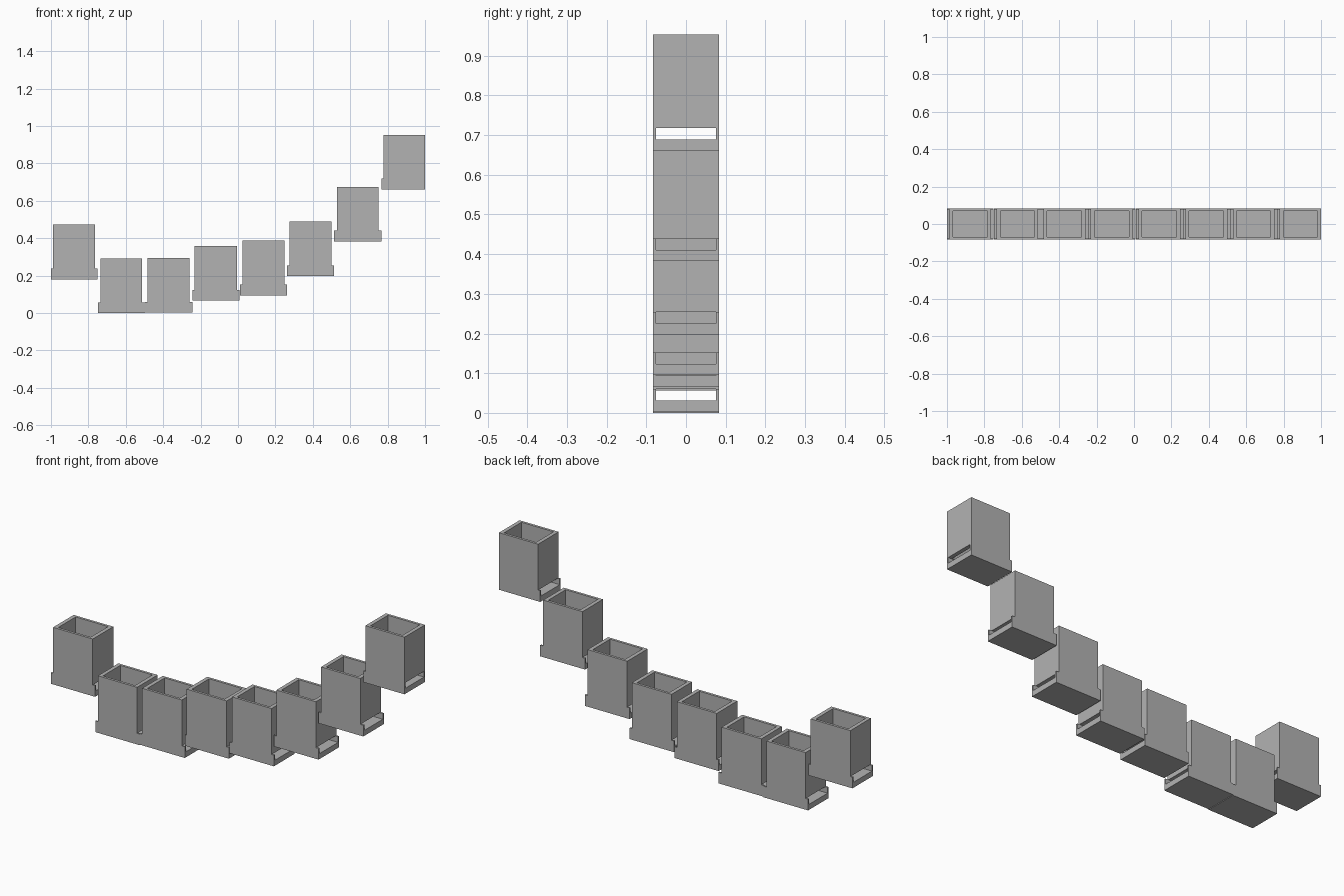
import bpy
import bmesh

cube = bpy.data.objects.get("Cube")
if cube:
    bpy.data.objects.remove(cube, do_unlink=True)

HEIGHT, RAIL_TOP, FLOOR = 0.292, 0.057, 0.028
HALF_DEPTH, CHANNEL_HALF, CAVITY_HALF = 0.083, 0.075, 0.07
WALL_X = 0.02

grey = bpy.data.materials.new("plain_grey")
grey.use_nodes = True
colour = (0.45, 0.45, 0.45, 1)
grey.diffuse_color = colour
grey.node_tree.nodes["Principled BSDF"].inputs["Base Color"].default_value = colour


def extrude_profile(name, points, half):
    """Extrude an x-z outline from front to back."""
    bm = bmesh.new()
    face = bm.faces.new([bm.verts.new((x, -half, z)) for x, z in points])
    new = bmesh.ops.extrude_face_region(bm, geom=[face])["geom"]
    verts = [v for v in new if isinstance(v, bmesh.types.BMVert)]
    bmesh.ops.translate(bm, verts=verts, vec=(0, 2 * half, 0))
    bmesh.ops.recalc_face_normals(bm, faces=bm.faces)
    mesh = bpy.data.meshes.new(name)
    bm.to_mesh(mesh)
    bm.free()
    mesh.materials.append(grey)
    obj = bpy.data.objects.new(name, mesh)
    bpy.context.collection.objects.link(obj)
    return obj


def block(name, x0, x1, z0, z1, half):
    return extrude_profile(name, [(x0, z0), (x1, z0), (x1, z1), (x0, z1)], half)


def cut(obj, cutter):
    """Subtract the cutter, then discard it."""
    mod = obj.modifiers.new("cut", "BOOLEAN")
    mod.operation = "DIFFERENCE"
    mod.solver = "EXACT"
    mod.object = cutter
    cutter.hide_render = True
    bpy.context.view_layer.objects.active = obj
    bpy.ops.object.modifier_apply(modifier=mod.name)
    bpy.data.objects.remove(cutter, do_unlink=True)


def make_bin(number, foot0, foot1, body0, body1, z):
    # Solid bin standing on a wider foot
    top, ledge = z + HEIGHT, z + RAIL_TOP
    outline = [(foot0, z), (foot1, z)]
    if foot1 > body1:
        outline += [(foot1, ledge), (body1, ledge)]
    outline += [(body1, top), (body0, top), (body0, ledge), (foot0, ledge)]
    obj = extrude_profile(f"open_bin_{number}", outline, HALF_DEPTH)
    # Channel running lengthwise through the foot
    cut(obj, block("channel_cutter", foot0 - 0.1, foot1 + 0.1,
                   z + FLOOR, ledge, CHANNEL_HALF))
    # Open-topped cavity, down to the channel
    cut(obj, block("cavity_cutter", body0 + WALL_X, body1 - WALL_X,
                   z + FLOOR + 0.01, top + 0.1, CAVITY_HALF))


# Foot start, foot end, body start, body end, base height
BINS = [
    (-1.0, -0.751, -0.988, -0.764, 0.18),
    (-0.749, -0.497, -0.735, -0.513, 0.0),
    (-0.497, -0.243, -0.484, -0.26, 0.003),
    (-0.243, 0.007, -0.232, -0.006, 0.066),
    (0.011, 0.261, 0.024, 0.248, 0.095),
    (0.261, 0.514, 0.275, 0.499, 0.197),
    (0.513, 0.767, 0.528, 0.75, 0.383),
    (0.767, 1.0, 0.779, 1.0, 0.661),
]
for i, spec in enumerate(BINS, 1):
    make_bin(i, *spec)
